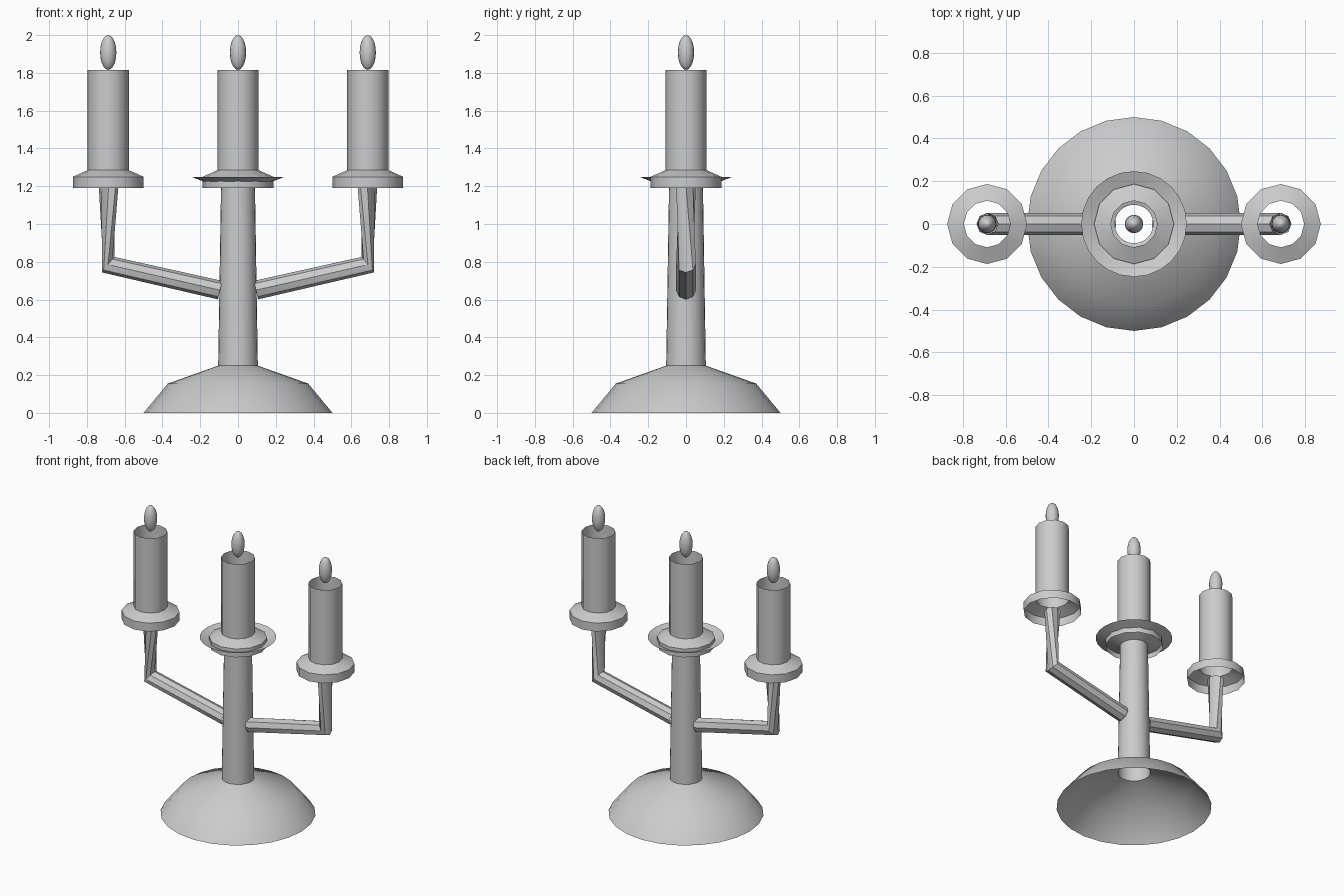
import bpy, math
from mathutils import Vector

if "Cube" in bpy.data.objects:
    bpy.data.objects.remove(bpy.data.objects["Cube"])


def make_object(name, rings, angle=40):
    """Open tube skinned through rings holding equal numbers of points."""
    n = len(rings[0])
    verts = [p for ring in rings for p in ring]
    faces = [(i * n + k, i * n + (k + 1) % n, (i + 1) * n + (k + 1) % n, (i + 1) * n + k)
             for i in range(len(rings) - 1) for k in range(n)]
    mesh = bpy.data.meshes.new(name)
    mesh.from_pydata(verts, [], faces)
    obj = bpy.data.objects.new(name, mesh)
    bpy.context.collection.objects.link(obj)
    smooth(obj, angle)
    return obj


def smooth(obj, angle=40):
    bpy.ops.object.select_all(action='DESELECT')
    obj.select_set(True)
    bpy.context.view_layer.objects.active = obj
    bpy.ops.object.shade_smooth_by_angle(angle=math.radians(angle))


def ring(center, u, v, n, start=0.0):
    """Ellipse spanned by half-axes u and v."""
    c, u, v = Vector(center), Vector(u), Vector(v)
    return [c + u * math.cos(start + 2 * math.pi * k / n)
            + v * math.sin(start + 2 * math.pi * k / n) for k in range(n)]


def lathe(name, profile, n, x=0.0, angle=40):
    return make_object(name, [ring((x, 0, z), (r, 0, 0), (0, r, 0), n)
                              for r, z in profile], angle)


# Hollow foot, tapered stem and flared drip pan
lathe("base_and_stem", [(0.5, 0), (0.372, 0.155), (0.105, 0.25),
                        (0.09, 1.19), (0.247, 1.25)], 24)

# Three candles, each an open tube with a stepped cup, and a flame
for label, x in (("left", -0.687), ("centre", 0.0), ("right", 0.687)):
    lathe(label + "_candle_and_cup", [(0.187, 1.19), (0.187, 1.25),
                                      (0.109, 1.285), (0.109, 1.815)], 12, x)
    bpy.ops.mesh.primitive_uv_sphere_add(segments=16, ring_count=10, radius=1,
                                         location=(x, 0, 1.908))
    flame = bpy.context.object
    flame.name = label + "_flame"
    flame.scale = (0.043, 0.043, 0.092)
    smooth(flame, 60)

# Bent side arms with a mitred elbow, slightly twisted in the upright
for label, s in (("left", -1), ("right", 1)):
    make_object(label + "_arm", [
        ring((s * 0.095, 0, 0.65), (s * -0.011, 0, 0.049), (0, 0.052, 0), 8),
        ring((s * 0.688, 0, 0.785), (s * -0.033, 0, 0.041), (0, 0.052, 0), 8),
        ring((s * 0.685, 0, 1.2), (s * -0.052, 0, 0), (0, 0.052, 0), 8, math.pi / 4)])
